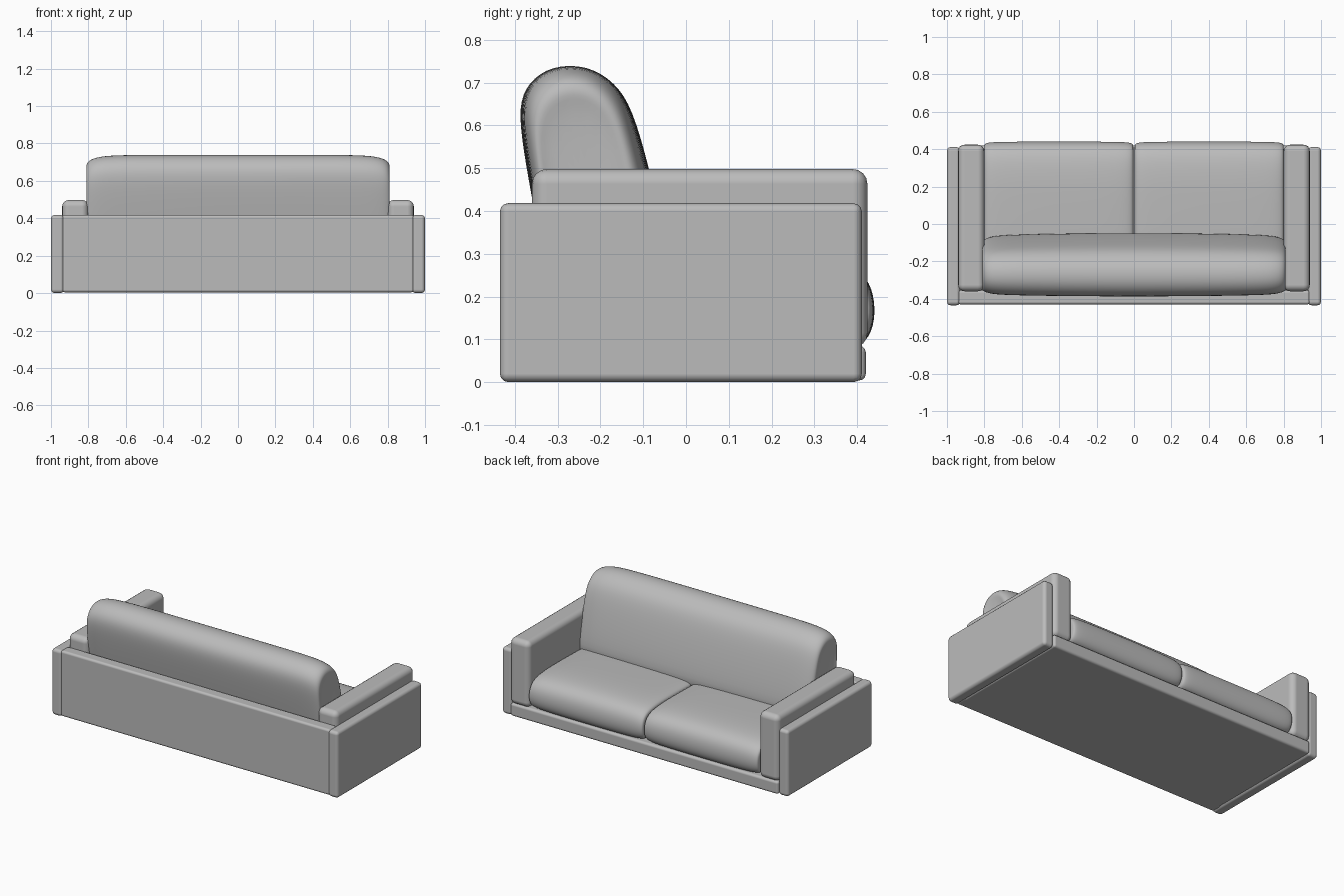
import bpy, bmesh

cube = bpy.data.objects.get("Cube")
if cube:
    bpy.data.objects.remove(cube, do_unlink=True)

GREY = 0.5
fabric = bpy.data.materials.new("grey_fabric")
fabric.use_nodes = True
fabric.diffuse_color = (GREY, GREY, GREY, 1)
fabric.node_tree.nodes["Principled BSDF"].inputs["Base Color"].default_value = (GREY, GREY, GREY, 1)


def finish(name, bm):
    bmesh.ops.recalc_face_normals(bm, faces=bm.faces)
    mesh = bpy.data.meshes.new(name)
    bm.to_mesh(mesh)
    bm.free()
    obj = bpy.data.objects.new(name, mesh)
    bpy.context.collection.objects.link(obj)
    mesh.materials.append(fabric)
    for poly in mesh.polygons:
        poly.use_smooth = True
    return obj


def rounded_box(name, lo, hi, radius, segments=3):
    """Box between two corners with rounded edges."""
    bm = bmesh.new()
    bmesh.ops.create_cube(bm, size=1)
    for v in bm.verts:
        v.co = [a + (c + 0.5) * (b - a) for a, b, c in zip(lo, hi, v.co)]
    obj = finish(name, bm)
    bevel = obj.modifiers.new("rounding", "BEVEL")
    bevel.width = radius
    bevel.segments = segments
    bevel.harden_normals = True
    return obj


def cushion(name, profile, stations, anchor):
    """Loft a (y, z) profile along x; stations are (x, y scale, z scale) about the anchor."""
    bm = bmesh.new()
    ay, az = anchor
    rings = [[bm.verts.new((x, ay + (y - ay) * sy, az + (z - az) * sz)) for y, z in profile]
             for x, sy, sz in stations]
    n = len(profile)
    for a, b in zip(rings, rings[1:]):
        for i in range(n):
            j = (i + 1) % n
            bm.faces.new((a[i], a[j], b[j], b[i]))
    bm.faces.new(rings[0])
    bm.faces.new(rings[-1])
    obj = finish(name, bm)
    sub = obj.modifiers.new("softness", "SUBSURF")
    sub.levels = sub.render_levels = 2
    return obj


# Frame: base, rear panel and two side panels
rounded_box("base", (-0.935, -0.40, 0.004), (0.935, 0.42, 0.085), 0.015)
rounded_box("rear_panel", (-0.94, -0.43, 0.004), (0.94, -0.355, 0.418), 0.014)
for side, s in (("left", 1), ("right", -1)):
    x0, x1 = sorted((0.93 * s, 1.0 * s))
    rounded_box(side + "_side_panel", (x0, -0.435, 0), (x1, 0.411, 0.418), 0.02)

# Padded arms, slightly crowned on top
for side, s in (("left", 1), ("right", -1)):
    x0, x1 = sorted((0.80 * s, 0.94 * s))
    rounded_box(side + "_arm", (x0, -0.36, 0.08), (x1, 0.424, 0.498), 0.035, 4)

# Seat cushions with a bulging front
seat_profile = [(-0.30, 0.08), (0.0, 0.08), (0.36, 0.08), (0.415, 0.085), (0.44, 0.13), (0.442, 0.19),
                (0.425, 0.245), (0.37, 0.285), (0.22, 0.296), (0.0, 0.29), (-0.30, 0.285)]
half_seat = [(0.40, 0.93, 0.70), (0.397, 0.97, 0.84), (0.375, 0.99, 0.94), (0.30, 1, 1)]
seat_stations = [(-x, a, b) for x, a, b in half_seat] + [(0, 1, 1.02)] + half_seat[::-1]
for side, s in (("left", 1), ("right", -1)):
    seat = cushion(side + "_seat_cushion", seat_profile, seat_stations, (0.06, 0.17))
    seat.location.x = 0.402 * s

# One long back cushion, tapering towards its ends
back_profile = [(-0.32, 0.22), (-0.20, 0.22), (-0.04, 0.22), (-0.05, 0.34), (-0.085, 0.50), (-0.125, 0.64),
                (-0.165, 0.70), (-0.23, 0.741), (-0.315, 0.74), (-0.37, 0.70), (-0.392, 0.645),
                (-0.382, 0.55), (-0.355, 0.40)]
half_back = [(0.80, 0.55, 0.80), (0.815, 0.70, 0.87), (0.805, 0.84, 0.94), (0.745, 0.93, 0.985),
             (0.62, 0.96, 1), (0.35, 0.99, 1)]
back_stations = [(-x, a, b) for x, a, b in half_back] + [(0, 1, 1)] + half_back[::-1]
cushion("back_cushion", back_profile, back_stations, (-0.24, 0.22))
